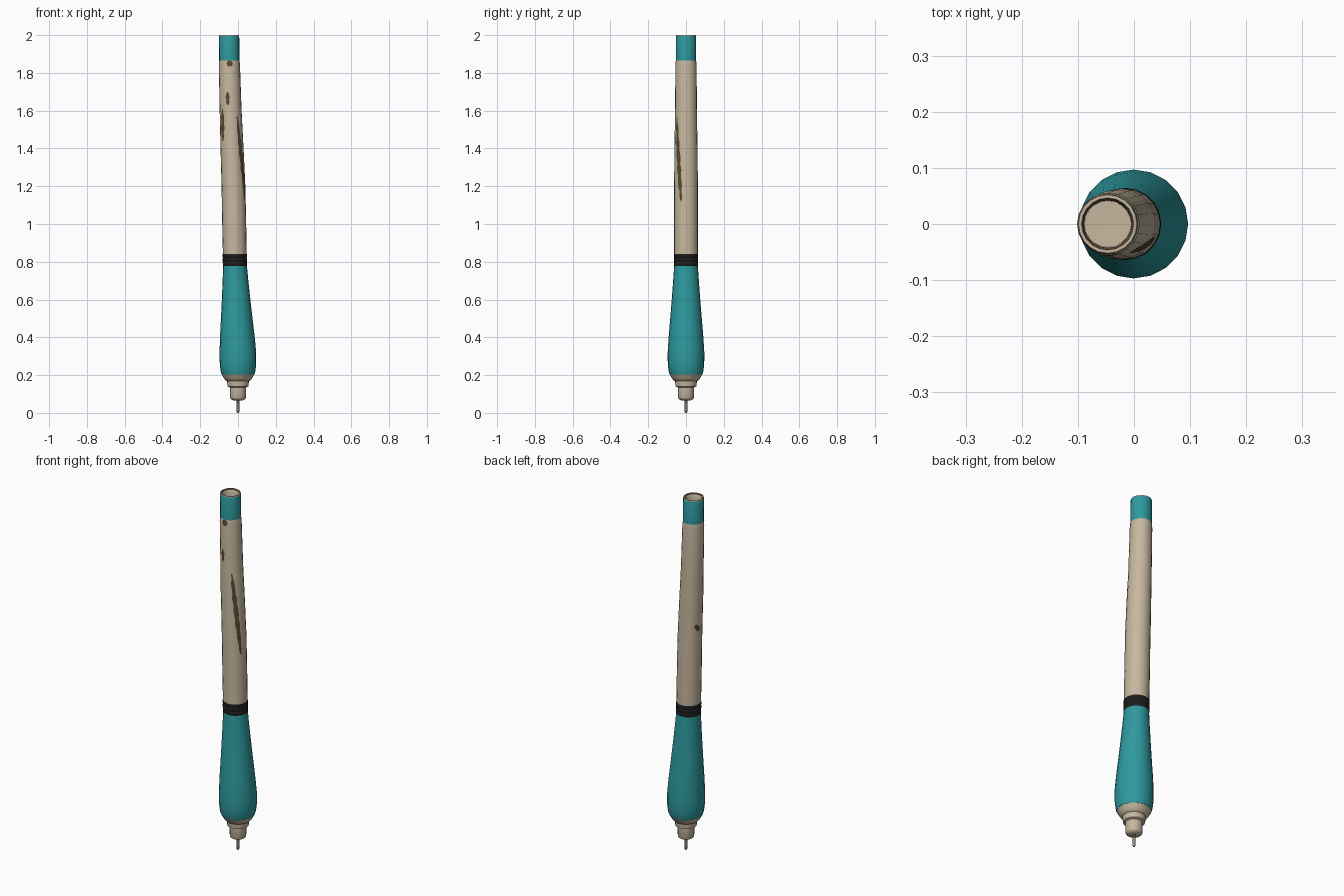
import bpy, bmesh, math

if "Cube" in bpy.data.objects:
    bpy.data.objects.remove(bpy.data.objects["Cube"])

def mat(name, rgb):
    m = bpy.data.materials.new(name)
    m.diffuse_color = (*rgb, 1)
    m.use_nodes = True
    m.node_tree.nodes["Principled BSDF"].inputs["Base Color"].default_value = m.diffuse_color
    return m

beige = mat("warm_beige", (0.57, 0.48, 0.345))
teal = mat("teal", (0.027, 0.32, 0.345))
black = mat("black_rubber", (0.012, 0.012, 0.012))
brown = mat("brown_wear", (0.105, 0.065, 0.038))
steel = mat("grey_beige_tip", (0.30, 0.26, 0.20))
N = 20

def lerp(table, z):
    # piecewise linear lookup
    if z <= table[0][0]:
        return table[0][1]
    for (a, u), (b, v) in zip(table, table[1:]):
        if z <= b:
            return u + (v - u) * (z - a) / (b - a)
    return table[-1][1]

# leaning centre line (z, x)
AXIS = [(0.0, 0.0), (0.3, 0.0), (0.78, -0.016), (0.84, -0.017), (1.2, -0.024),
        (1.6, -0.039), (1.86, -0.046), (2.0, -0.047)]
# handle radius (z, r)
HANDLE = [(0.84, 0.063), (1.0, 0.0635), (1.2, 0.063), (1.4, 0.061), (1.6, 0.058),
          (1.84, 0.056), (1.86, 0.0545)]

def finish(bm, name, mats, angle=35):
    me = bpy.data.meshes.new(name)
    bm.to_mesh(me)
    bm.free()
    for m in mats:
        me.materials.append(m)
    ob = bpy.data.objects.new(name, me)
    bpy.context.collection.objects.link(ob)
    bpy.ops.object.select_all(action='DESELECT')
    ob.select_set(True)
    bpy.context.view_layer.objects.active = ob
    bpy.ops.object.shade_smooth_by_angle(angle=math.radians(angle))
    return ob

def lathe(name, prof, mats, n=N, rule=None):
    # prof: (z, r) rings bottom to top around the leaning axis
    bm = bmesh.new()
    rings = []
    for z, r in prof:
        cx = lerp(AXIS, z)
        rings.append([bm.verts.new((cx + r * math.cos(2 * math.pi * i / n),
                                    r * math.sin(2 * math.pi * i / n), z)) for i in range(n)])
    for k, (a, b) in enumerate(zip(rings, rings[1:])):
        for i in range(n):
            j = (i + 1) % n
            f = bm.faces.new((a[i], a[j], b[j], b[i]))
            if rule:
                f.material_index = rule(k)
    bm.faces.new(rings[0][::-1])
    bm.faces.new(rings[-1])
    return finish(bm, name, mats)

def wear(name, z0, z1, a0, a1, half, steps=10, jag=0.25):
    # thin ragged patch hugging the handle; angle runs a0 -> a1 (degrees)
    bm = bmesh.new()
    rows = []
    for k in range(steps + 1):
        t = k / steps
        z = z0 + (z1 - z0) * t
        w = half * (0.25 + 0.75 * math.sin(math.pi * t) ** 0.6 if 0 < t < 1 else 0.25)
        w *= 1 + jag * math.sin(k * 2.4)
        mid = a0 + (a1 - a0) * t
        row = []
        for s in (-1, -0.33, 0.33, 1):
            a = math.radians(mid + s * w)
            r = lerp(HANDLE, z) + 0.0006
            row.append(bm.verts.new((lerp(AXIS, z) + r * math.cos(a), r * math.sin(a), z)))
        rows.append(row)
    for p, q in zip(rows, rows[1:]):
        for i in range(3):
            bm.faces.new((p[i], p[i + 1], q[i + 1], q[i]))
    return finish(bm, name, [brown])

# metal point
lathe("tip_rod", [(0.0, 0.004), (0.006, 0.0075), (0.08, 0.0085)], [steel], 10)
# stepped nose collar
lathe("nose_collar", [(0.066, 0.025), (0.074, 0.039), (0.08, 0.042), (0.135, 0.043),
                      (0.14, 0.055), (0.168, 0.058), (0.172, 0.066), (0.185, 0.075),
                      (0.206, 0.087)], [beige])
# bulging grip
lathe("grip", [(0.204, 0.087), (0.22, 0.092), (0.26, 0.0965), (0.32, 0.097), (0.4, 0.092),
               (0.5, 0.0835), (0.6, 0.0755), (0.7, 0.068), (0.785, 0.0625)], [teal])
# ribbed rubber band
ribs = []
for i in range(3):
    z = 0.777 + i * 0.022
    ribs += [(z, 0.0625), (z + 0.003, 0.0645), (z + 0.018, 0.0645), (z + 0.021, 0.0625)]
lathe("rubber_band", ribs, [black])
# long handle
lathe("handle", [(z, r) for z, r in HANDLE] + [(1.87, 0.053)], [beige])

# hollow end cap: teal outside, beige rim and inside, worn brown lip
lathe("end_cap", [(1.865, 0.0535), (1.995, 0.0535), (2.0, 0.052), (2.0, 0.0465),
                  (1.994, 0.0425), (1.95, 0.0415), (1.949, 0.001)],
      [teal, beige, brown], rule=lambda k: (0, 1, 1, 2, 1, 1)[k])
cap = bpy.data.objects["end_cap"].data
for f in cap.polygons:
    if len(f.vertices) > 4 and f.center.z > 1.9:
        f.material_index = 1

# worn patches on the handle
wear("long_scratch", 1.12, 1.57, -24, -56, 11, 16)
wear("left_scuff", 1.44, 1.61, -142, -138, 12, 8)
wear("upper_scuff", 1.63, 1.70, -104, -104, 10, 5)
wear("round_chip", 1.833, 1.866, -88, -88, 17, 6, 0.0)
wear("back_chip", 1.26, 1.30, 168, 152, 14, 6)
